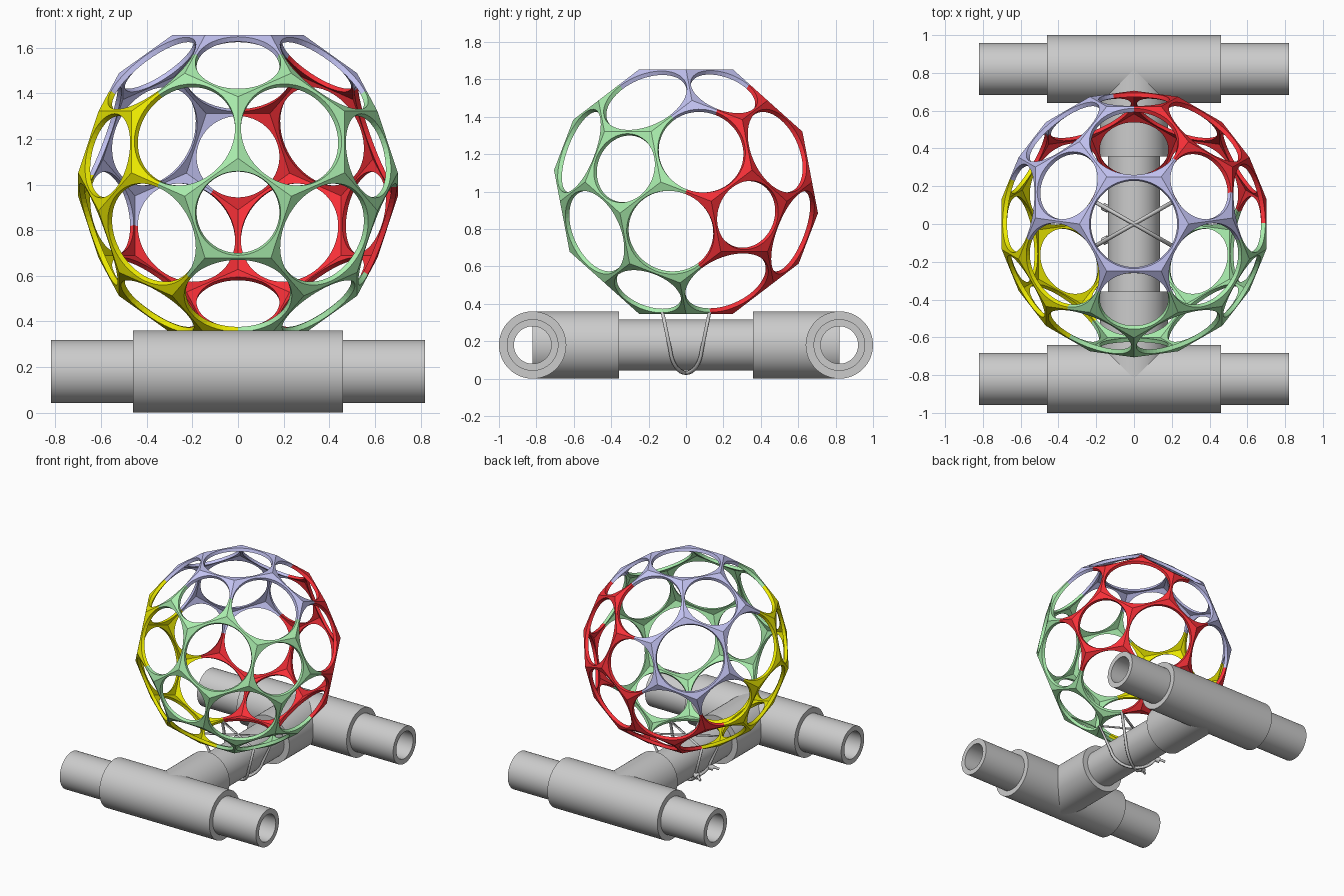
import bpy, bmesh
from math import sin, cos, pi, radians, sqrt
from mathutils import Vector
from itertools import combinations, permutations

if "Cube" in bpy.data.objects:
    bpy.data.objects.remove(bpy.data.objects["Cube"])


def add_mesh(name, bm, smooth=False):
    bmesh.ops.remove_doubles(bm, verts=bm.verts, dist=1e-5)
    me = bpy.data.meshes.new(name)
    bm.to_mesh(me)
    bm.free()
    ob = bpy.data.objects.new(name, me)
    bpy.context.collection.objects.link(ob)
    if smooth:
        bpy.context.view_layer.objects.active = ob
        ob.select_set(True)
        bpy.ops.object.shade_smooth_by_angle(angle=radians(35))
        ob.select_set(False)
    return ob


def tube(name, axis, start, end, other, r_out, r_in, z=0.18, n=64):
    """Hollow tube along x or y from start to end; other = offset on the other axis."""
    bm = bmesh.new()
    rings = []
    for s, r in ((start, r_out), (end, r_out), (end, r_in), (start, r_in)):
        ring = []
        for i in range(n):
            a = 2 * pi * i / n
            u, w = other + r * cos(a), z + r * sin(a)
            ring.append(bm.verts.new((s, u, w) if axis == 'x' else (u, s, w)))
        rings.append(ring)
    for k in range(4):
        a, b = rings[k], rings[(k + 1) % 4]
        for i in range(n):
            j = (i + 1) % n
            bm.faces.new((a[i], a[j], b[j], b[i]))
    bmesh.ops.recalc_face_normals(bm, faces=bm.faces)
    return add_mesh(name, bm, True)


# Pipe stand: two cross pipes in tee fittings, joined by a middle pipe
for side, label in ((-1, "front"), (1, "back")):
    y = 0.82 * side
    tube(label + "_cross_pipe", 'x', -0.82, 0.82, y, 0.138, 0.10)
    tube(label + "_tee_fitting", 'x', -0.46, 0.46, y, 0.18, 0.138)
    tube(label + "_tee_stem", 'y', y, 0.357 * side, 0, 0.18, 0.136)
tube("middle_pipe", 'y', -0.68, 0.68, 0, 0.137, 0.10)


# Ball: truncated icosahedron with a round hole in every face
def direction(az, tilt):
    a, t = radians(az), radians(tilt)
    return Vector((sin(t) * cos(a), sin(t) * sin(a), cos(t)))


CENTER, RADIUS, INNER = Vector((0, 0, 1.0)), 0.715, 0.967
pent = [direction(az, t) for t in (37.377, 142.623 - 63.435) for az in
        ((270, 30, 150) if t < 50 else (90, 210, 330))]
pent += [-p for p in pent]


def near(i, j):
    return pent[i].dot(pent[j]) > 0.3


def corner(i, j):
    return (2 * pent[i] + pent[j]).normalized() * RADIUS


faces = [[corner(i, j) for j in range(12) if j != i and near(i, j)] for i in range(12)]
faces += [[corner(i, j) for i, j in permutations(tri, 2)]
          for tri in combinations(range(12), 3)
          if all(near(i, j) for i, j in combinations(tri, 2))]

# Four coloured pieces, each grown around a few directions
pieces = {
    "violet": ((0.55, 0.55, 0.90, 1), [(0, 0), (128, 68), (20, 18), (150, 30)]),
    "green": ((0.40, 0.85, 0.42, 1), [(285, 75), (335, 95), (290, 130), (300, 160), (255, 75)]),
    "red": ((0.95, 0.03, 0.04, 1), [(35, 72), (65, 110), (75, 75), (100, 115), (70, 155)]),
    "yellow": ((0.85, 0.83, 0.0, 1), [(205, 75), (205, 120), (180, 95), (200, 150)]),
}
meshes = {name: bmesh.new() for name in pieces}


def piece_of(v):
    return max(pieces, key=lambda k: max(v.normalized().dot(direction(*d)) for d in pieces[k][1]))


STEPS = 10
for verts in faces:
    n = len(verts)
    c = sum(verts, Vector()) / n
    normal = c.normalized()
    for v in verts:
        bm = meshes[piece_of(v)]
        e1 = (v - c).normalized()
        e2 = normal.cross(e1)
        apothem = (v - c).length * cos(pi / n)
        hole = apothem * 0.945
        rows = []
        for s in range(STEPS + 1):
            t = (2 * s / STEPS - 1) * pi / n
            d = e1 * cos(t) + e2 * sin(t)
            edge, rim = c + d * apothem / cos(pi / n - abs(t)), c + d * hole
            rows.append([bm.verts.new(CENTER + p) for p in
                         (edge, rim, rim * INNER, edge * INNER)])
        for a, b in zip(rows, rows[1:]):
            for k in range(3):
                bm.faces.new((a[k], b[k], b[k + 1], a[k + 1]))
for name, bm in meshes.items():
    ob = add_mesh("ball_piece_" + name, bm)
    mat = bpy.data.materials.new("plastic_" + name)
    mat.diffuse_color = pieces[name][0]
    mat.use_nodes = True
    mat.node_tree.nodes["Principled BSDF"].inputs["Base Color"].default_value = mat.diffuse_color
    ob.data.materials.append(mat)


# Two crossed cable ties holding the ball to the middle pipe
for side, label in ((-1, "first"), (1, "second")):
    pts = [(0.15 * sin(a), 0.18 - 0.15 * cos(a))
           for a in (radians(-80 + 10 * i) for i in range(17))]
    pts = [(-0.22, 0.352)] + pts + [(0.22, 0.352)]
    cu = bpy.data.curves.new(label + "_tie", 'CURVE')
    cu.dimensions = '3D'
    cu.bevel_depth = 0.011
    cu.bevel_resolution = 1
    sp = cu.splines.new('POLY')
    sp.points.add(len(pts) - 1)
    for p, (x, z) in zip(sp.points, pts):
        p.co = (x, side * 0.57 * x, z, 1)
    sp.use_cyclic_u = True
    ob = bpy.data.objects.new(label + "_tie", cu)
    bpy.context.collection.objects.link(ob)
    bpy.context.view_layer.objects.active = ob
    ob.select_set(True)
    bpy.ops.object.convert(target='MESH')
    bpy.ops.object.select_all(action='DESELECT')
    # small locking head with its tail
    for part, r, depth, x in (("head", 0.02, 0.035, -0.15), ("tail", 0.009, 0.07, -0.17)):
        bm = bmesh.new()
        bmesh.ops.create_cone(bm, cap_ends=True, segments=12, radius1=r, radius2=r, depth=depth)
        head = add_mesh(label + "_tie_" + part, bm, True)
        head.location = (x, side * 0.57 * x, 0.115)
        head.rotation_mode = 'QUATERNION'
        head.rotation_quaternion = Vector((-1, -side * 0.57, -0.4)).to_track_quat('Z', 'Y')
